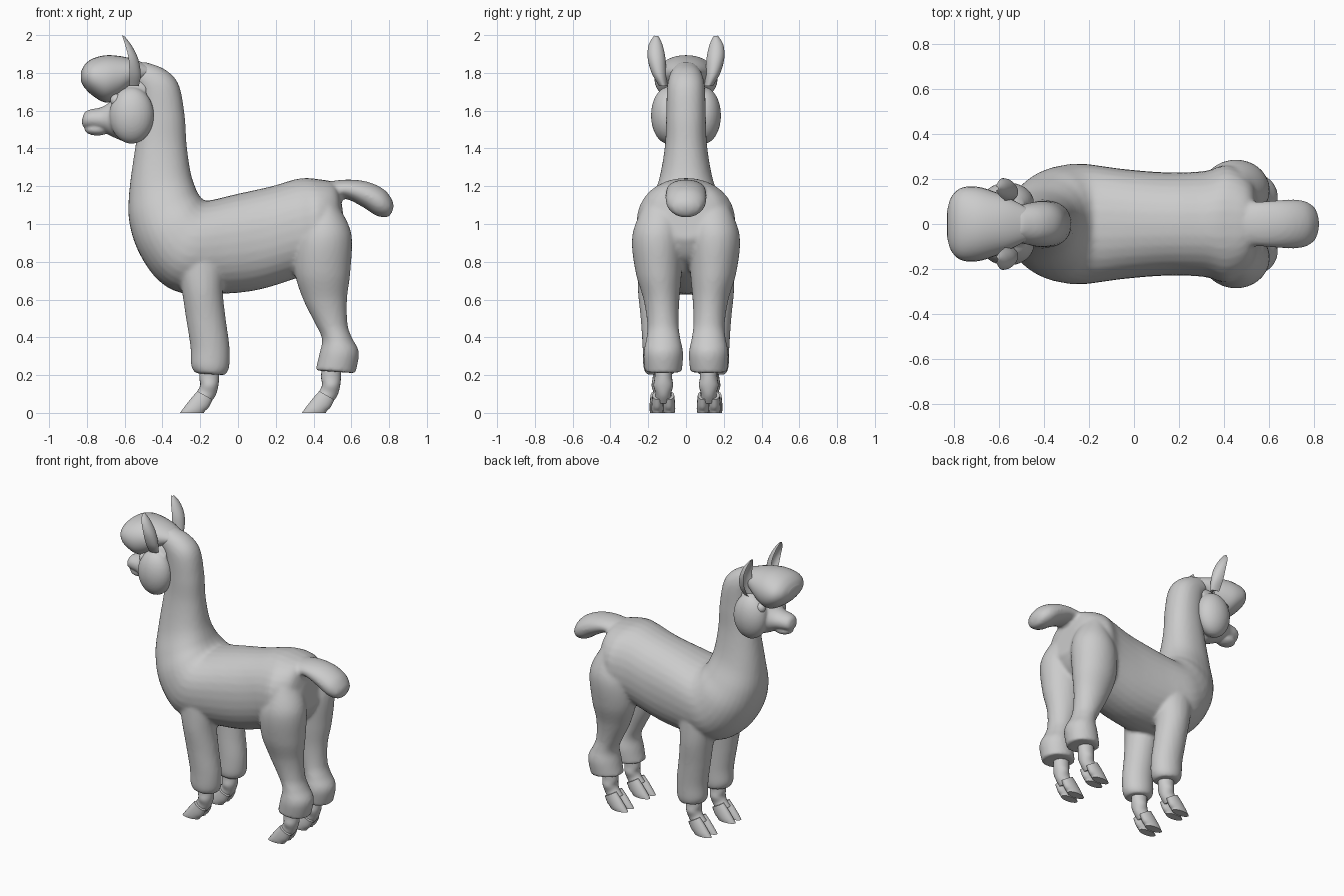
import bpy, bmesh, math
from mathutils import Matrix


def spline(p0, p1, p2, p3, t):
    return [0.5 * (2 * b + (c - a) * t + (2 * a - 5 * b + 4 * c - d) * t * t
                   + (3 * b - a - 3 * c + d) * t ** 3)
            for a, b, c, d in zip(p0, p1, p2, p3)]


def loft(bm, rings, side=1, dy=0, sides=32, power=2.0, cup=False, steps=6):
    """Skin rings (ax, az, bx, bz, y, w): two side-outline points, centre y, half width."""
    n, path = len(rings), []
    for i in range(n - 1):
        pts = [rings[max(0, min(n - 1, i + k))] for k in (-1, 0, 1, 2)]
        path += [spline(*pts, s / steps) for s in range(steps)]
    path.append(rings[-1])
    loops = []
    for ax, az, bx, bz, y, w in path:
        loop = []
        for k in range(sides):
            t = 2 * math.pi * k / sides
            c, s = math.cos(t), math.sin(t)
            a = math.copysign(abs(c) ** (2 / power), c)
            b = math.copysign(abs(s) ** (2 / power), s)
            if cup:
                a = 1 - (1.3 if c > 0 else 2) * abs(c)
            loop.append(bm.verts.new(((ax + bx) / 2 + a * (ax - bx) / 2,
                                      side * (y + dy + b * w),
                                      (az + bz) / 2 + a * (az - bz) / 2)))
        loops.append(loop)
    faces = [bm.faces.new((p[k], p[(k + 1) % sides], q[(k + 1) % sides], q[k]))
             for p, q in zip(loops, loops[1:]) for k in range(sides)]
    faces += [bm.faces.new(loops[0]), bm.faces.new(loops[-1])]
    bmesh.ops.recalc_face_normals(bm, faces=faces)


def ball(bm, centre, radii):
    m = Matrix.Translation(centre) @ Matrix.Diagonal((*radii, 1))
    bmesh.ops.create_uvsphere(bm, u_segments=32, v_segments=20, radius=1, matrix=m)


def finish(name, bm, voxel=0, smooth=4):
    mesh = bpy.data.meshes.new(name)
    bm.to_mesh(mesh)
    bm.free()
    obj = bpy.data.objects.new(name, mesh)
    bpy.context.collection.objects.link(obj)
    bpy.ops.object.select_all(action='DESELECT')
    obj.select_set(True)
    bpy.context.view_layer.objects.active = obj
    bpy.ops.object.shade_smooth_by_angle(angle=math.radians(50))
    if voxel:
        r = obj.modifiers.new("blend", 'REMESH')
        r.mode, r.voxel_size, r.use_smooth_shade = 'VOXEL', voxel, True
        s = obj.modifiers.new("soften", 'SMOOTH')
        s.factor, s.iterations = 0.5, smooth
    return obj


# Woolly body: rump, back, chest and neck in one sweep
body = bmesh.new()
loft(body, [
    (.575, .92, .55, 1.10, 0, .10), (.52, .82, .52, 1.21, 0, .20),
    (.42, .76, .42, 1.238, 0, .262), (.30, .71, .32, 1.24, 0, .235),
    (.10, .65, .18, 1.20, 0, .23), (-.10, .63, 0, 1.16, 0, .245),
    (-.30, .635, -.15, 1.125, 0, .268), (-.43, .71, -.185, 1.13, 0, .262),
    (-.53, .86, -.20, 1.145, 0, .24), (-.577, 1.02, -.22, 1.18, 0, .195),
    (-.575, 1.18, -.25, 1.27, 0, .145), (-.545, 1.40, -.272, 1.42, 0, .112),
    (-.52, 1.56, -.283, 1.58, 0, .105), (-.53, 1.70, -.315, 1.74, 0, .10),
    (-.58, 1.76, -.39, 1.82, 0, .085), (-.62, 1.80, -.50, 1.86, 0, .06)],
    power=2.2)

# Tail
loft(body, [(.44, 1.12, .44, 1.22, 0, .09), (.56, 1.135, .57, 1.235, 0, .10),
            (.66, 1.09, .68, 1.225, 0, .108), (.73, 1.045, .77, 1.185, 0, .105),
            (.785, 1.035, .815, 1.13, 0, .075), (.81, 1.05, .825, 1.09, 0, .025)])

# Woolly leg uppers with flat cuffs
hind = [(.38, 1.08, .53, 1.10, .13, .10), (.31, .92, .60, .95, .15, .135),
        (.30, .75, .595, .75, .145, .123), (.345, .60, .577, .60, .13, .095),
        (.41, .47, .58, .47, .122, .083), (.445, .39, .602, .40, .12, .09),
        (.43, .31, .64, .32, .12, .105), (.41, .225, .622, .21, .12, .098)]
front = [(-.34, .85, -.06, .85, .15, .10), (-.30, .66, -.08, .66, .15, .105),
         (-.275, .50, -.065, .50, .145, .095), (-.252, .35, -.045, .35, .14, .09),
         (-.248, .25, -.047, .24, .138, .088), (-.225, .21, -.07, .20, .137, .075)]
for side in (1, -1):
    loft(body, hind, side)
    loft(body, front, side)
finish("woolly_body", body, voxel=.012)

# Bare shanks and cloven toes
shank = [(-.20, .26, -.10, .26, 0, .046), (-.205, .19, -.10, .19, 0, .046),
         (-.20, .15, -.105, .14, 0, .052), (-.212, .12, -.12, .09, 0, .042),
         (-.24, .085, -.15, .05, 0, .046)]
toe = [(-.215, .115, -.135, .07, 0, .027), (-.25, .075, -.155, .03, 0, .031),
       (-.285, .03, -.175, .01, 0, .032), (-.307, 0, -.18, 0, 0, .029)]
for label, dx, dy in (("front", 0, .13), ("hind", .645, .12)):
    move = lambda rs: [(a + dx, b, c + dx, d, y, w) for a, b, c, d, y, w in rs]
    feet = bmesh.new()
    for side in (1, -1):
        loft(feet, move(shank), side, dy, sides=20)
        for split in (-.031, .031):
            loft(feet, move(toe), side, dy + split, sides=16)
    finish(label + "_feet", feet)

# Face with muzzle, lower lip and cheeks
face = bmesh.new()
loft(face, [(-.50, 1.46, -.48, 1.80, 0, .10), (-.57, 1.43, -.58, 1.78, 0, .135),
            (-.65, 1.455, -.66, 1.665, 0, .11), (-.72, 1.49, -.72, 1.62, 0, .078),
            (-.775, 1.503, -.78, 1.607, 0, .066), (-.81, 1.508, -.812, 1.59, 0, .05),
            (-.825, 1.525, -.825, 1.555, 0, .02)])
ball(face, (-.745, 0, 1.502), (.068, .055, .034))
for side in (1, -1):
    ball(face, (-.563, .095 * side, 1.575), (.118, .09, .15))
finish("face", face, voxel=.008, smooth=3)

# Forelock of wool over the brow
tuft = bmesh.new()
loft(tuft, [(-.44, 1.78, -.43, 1.825, 0, .05), (-.55, 1.73, -.54, 1.868, 0, .11),
            (-.63, 1.665, -.62, 1.888, 0, .145), (-.70, 1.643, -.70, 1.893, 0, .166),
            (-.77, 1.68, -.77, 1.875, 0, .16), (-.815, 1.725, -.81, 1.845, 0, .12),
            (-.832, 1.76, -.83, 1.81, 0, .06)], power=2.1)
finish("forelock", tuft)

# Eyes
eyes = bmesh.new()
for side in (1, -1):
    ball(eyes, (-.642, .105 * side, 1.655), (.034, .03, .034))
finish("eyes", eyes)

# Cupped ears
ears = bmesh.new()
for side in (1, -1):
    loft(ears, [(-.575, 1.73, -.525, 1.73, .12, .022), (-.575, 1.80, -.515, 1.79, .142, .04),
                (-.58, 1.88, -.527, 1.87, .156, .047), (-.598, 1.95, -.56, 1.94, .161, .036),
                (-.614, 1.998, -.60, 1.993, .158, .01)], side, cup=True)
finish("ears", ears)
